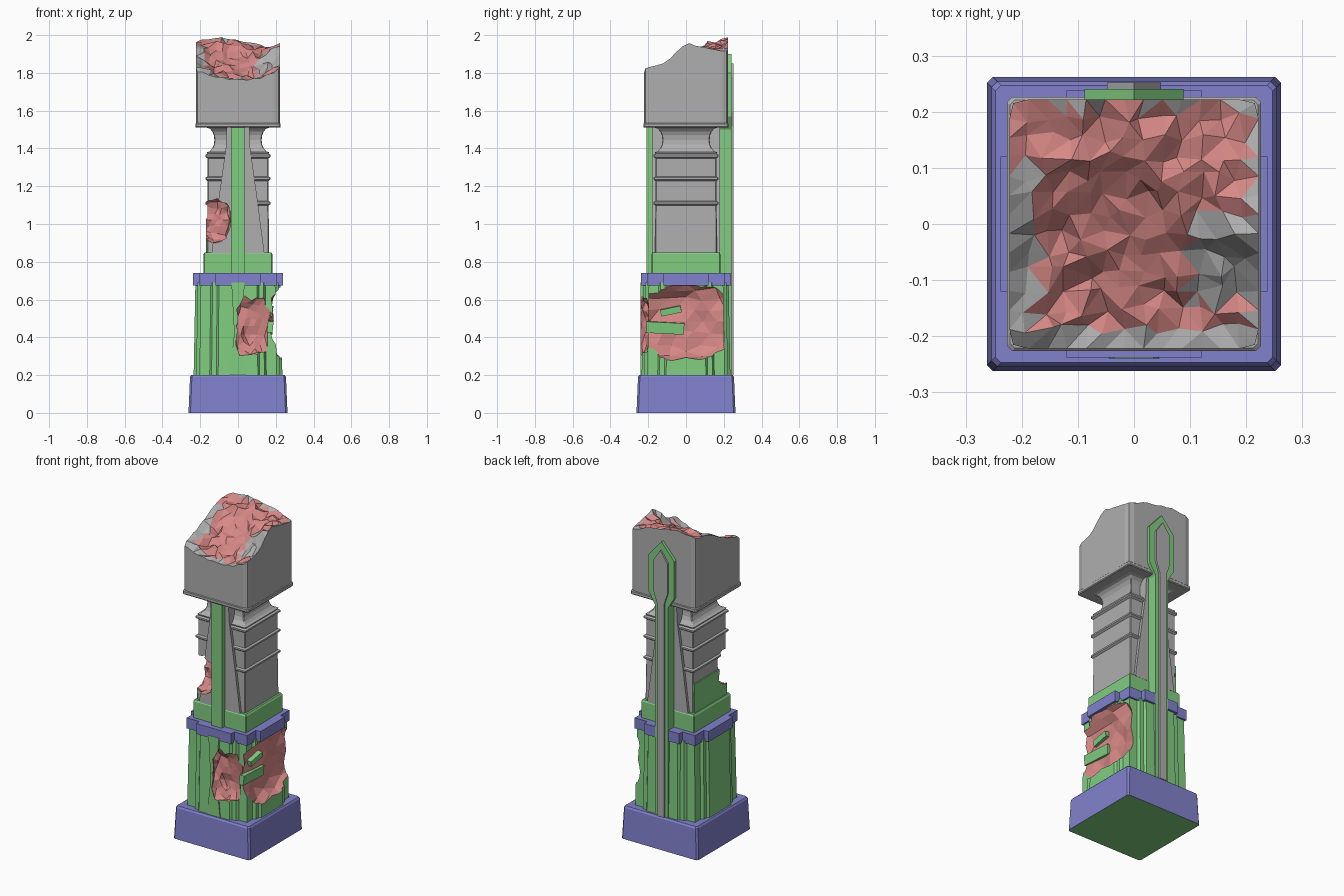
import bpy, bmesh, math, random
from mathutils import Vector

random.seed(4)
if "Cube" in bpy.data.objects:
    bpy.data.objects.remove(bpy.data.objects["Cube"], do_unlink=True)


def material(name, rgb):
    m = bpy.data.materials.new(name)
    m.use_nodes = True
    m.diffuse_color = (*rgb, 1)
    m.node_tree.nodes["Principled BSDF"].inputs["Base Color"].default_value = (*rgb, 1)
    return m


GREEN = material("green", (0.22, 0.61, 0.22))
PURPLE = material("purple", (0.22, 0.22, 0.61))
GREY = material("grey", (0.43, 0.43, 0.43))
BROKEN = material("broken_pink", (0.68, 0.25, 0.24))


def finish(bm, name, *mats):
    bmesh.ops.recalc_face_normals(bm, faces=bm.faces[:])
    me = bpy.data.meshes.new(name)
    bm.to_mesh(me)
    bm.free()
    for m in mats:
        me.materials.append(m)
    ob = bpy.data.objects.new(name, me)
    bpy.context.collection.objects.link(ob)
    return ob


def skin(bm, rings):
    """Bridge matching vertex rings and cap both ends."""
    rings = [[bm.verts.new(p) for p in r] for r in rings]
    n = len(rings[0])
    for a, b in zip(rings, rings[1:]):
        for i in range(n):
            j = (i + 1) % n
            bm.faces.new((a[i], a[j], b[j], b[i]))
    bm.faces.new(rings[0][::-1])
    bm.faces.new(rings[-1])


def loft(name, plan, levels, *mats):
    """Stack a plan outline, scaled at each (z, scale) level."""
    bm = bmesh.new()
    skin(bm, [[(x * s, y * s, z) for x, y in plan] for z, s in levels])
    return finish(bm, name, *mats)


def plate(name, half, y0, y1, *mats):
    """Mirrored (x, z) half outline, extruded along y."""
    outline = half + [(-x, z) for x, z in reversed(half) if x > 0]
    bm = bmesh.new()
    skin(bm, [[(x, y, z) for x, z in outline] for y in (y0, y1)])
    return finish(bm, name, *mats)


def four_sides(side):
    """Repeat the front side's (along, out) points around the square."""
    pts = []
    for k in range(4):
        for t, d in side:
            x, y = t, -d
            for _ in range(k):
                x, y = -y, x
            pts.append((x, y))
    return pts


def square(c):
    return four_sides([(c - 1, 1), (1 - c, 1)])


def box(name, loc, size, rot, *mats):
    bm = bmesh.new()
    bmesh.ops.create_cube(bm, size=1)
    for v in bm.verts:
        v.co = Vector([a * b for a, b in zip(v.co, size)])
    ob = finish(bm, name, *mats)
    ob.location, ob.rotation_euler = loc, rot
    return ob


def rubble_cutter(name, centre, radii, rough):
    """Jagged, squarish lump used to break material away."""
    bm = bmesh.new()
    bmesh.ops.create_icosphere(bm, subdivisions=3, radius=1)
    for v in bm.verts:
        d = v.co.normalized()
        d /= sum(abs(c) ** 4 for c in d) ** 0.25
        d *= 1 + random.uniform(-rough, rough)
        v.co = Vector([c + a * r for c, a, r in zip(centre, d, radii)])
    for f in bm.faces:
        f.material_index = 1
    ob = finish(bm, name, BROKEN, BROKEN)
    ob.hide_render = True
    return ob


def carve(ob, cutters):
    bpy.context.view_layer.objects.active = ob
    for c in cutters:
        mod = ob.modifiers.new("break", 'BOOLEAN')
        mod.operation, mod.solver, mod.object = 'DIFFERENCE', 'EXACT', c
        bpy.ops.object.modifier_apply(modifier=mod.name)


# Base block with a green underside
base = loft("base", square(0.04), [(0, 0.262), (0.19, 0.254), (0.2, 0.247)], PURPLE, GREEN)
for p in base.data.polygons:
    p.material_index = int(p.normal.z < -0.5)

# Fluted lower body, collar and plinth
flutes = four_sides([(-0.205, 0.205), (-0.15, 0.205), (-0.14, 0.222),
                     (-0.115, 0.222), (-0.105, 0.235), (0.105, 0.235),
                     (0.115, 0.222), (0.14, 0.222), (0.15, 0.205)])
body = loft("lower_body", flutes, [(0.19, 1), (0.69, 0.96)], GREEN, BROKEN)
lower_strip = plate("front_lower_strip", [(0.045, 0.2), (0.02, 0.42), (0.035, 0.69)],
                    -0.24, -0.2, GREEN, BROKEN)
cross = four_sides([(-0.207, 0.207), (-0.12, 0.207), (-0.12, 0.238),
                    (0.12, 0.238), (0.12, 0.207)])
loft("collar", cross, [(0.675, 1), (0.74, 1)], PURPLE)
loft("plinth", square(0.02), [(0.73, 0.182), (0.84, 0.182), (0.85, 0.176)], GREEN)

# Banded shaft with a waisted neck
levels = [(0.84, 0.165)]
for z in (1.11, 1.24, 1.36):
    levels += [(z - 0.012, 0.162), (z - 0.004, 0.173), (z + 0.006, 0.173), (z + 0.012, 0.162)]
for i in range(9):
    a = math.pi * i / 8
    levels.append((1.445 - 0.065 * math.cos(a), 0.165 - 0.04 * math.sin(a)))
levels.append((1.52, 0.168))
shaft = loft("shaft", square(0.03), levels, GREY, BROKEN)
wedge = [(0.14, 0.845), (0.10, 1.15), (0.065, 1.4), (0.06, 1.52)]
front_wedge = plate("front_wedge", wedge, -0.18, -0.1, GREY, BROKEN)
plate("back_wedge", wedge, 0.1, 0.18, GREY)
side_panel = box("side_panel", (-0.165, 0.0, 0.94), (0.009, 0.32, 0.18), (0, 0, 0), GREEN, BROKEN)

# Front strip and arrow-topped back strip
plate("front_strip", [(0.036, 0.73), (0.036, 1.52)], -0.208, -0.15, GREEN)
plate("back_strip", [(0.045, 0.2), (0.045, 1.5), (0.088, 1.57), (0.088, 1.8), (0, 1.9)],
      0.175, 0.241, GREEN)
plate("back_strip_inlay", [(0.024, 0.2), (0.024, 1.52), (0.048, 1.59), (0.048, 1.78), (0, 1.85)],
      0.24, 0.252, GREY)

# Broken-away areas
side_hole = rubble_cutter("side_hole", (0.29, 0, 0.485), (0.125, 0.26, 0.2), 0.09)
front_hole = rubble_cutter("front_hole", (0.085, -0.255, 0.46), (0.095, 0.07, 0.15), 0.14)
corner_hole = rubble_cutter("corner_hole", (-0.14, -0.17, 1.02), (0.095, 0.09, 0.11), 0.12)
carve(body, (side_hole, front_hole))
carve(lower_strip, (front_hole,))
for part in (shaft, front_wedge, side_panel):
    carve(part, (corner_hole,))
for c in (side_hole, front_hole, corner_hole):
    bpy.data.objects.remove(c, do_unlink=True)

# Green fragments left inside the side hole
box("fragment_upper", (0.17, -0.08, 0.54), (0.03, 0.11, 0.035), (0.2, 0.1, 0), GREEN)
box("fragment_lower", (0.17, -0.11, 0.45), (0.03, 0.2, 0.06), (-0.05, 0.1, 0), GREEN)

# Head block with a jagged broken top
H = 0.222
HEIGHTS = [[1.81, 1.78, 1.76, 1.77, 1.82],
           [1.85, 1.80, 1.79, 1.80, 1.85],
           [1.90, 1.84, 1.86, 1.89, 1.96],
           [1.95, 1.95, 1.93, 1.92, 1.93],
           [1.97, 1.99, 1.97, 1.95, 1.91]]


def height(x, y):
    u, v = (min(3.999, max(0, (c + H) / H * 2)) for c in (x, y))
    i, j = int(u), int(v)
    u, v = u - i, v - j
    low = HEIGHTS[j][i] * (1 - u) + HEIGHTS[j][i + 1] * u
    high = HEIGHTS[j + 1][i] * (1 - u) + HEIGHTS[j + 1][i + 1] * u
    return low * (1 - v) + high * v


bm = bmesh.new()
bmesh.ops.create_grid(bm, x_segments=13, y_segments=13, size=H)
for v in bm.verts:
    x, y = v.co.x, v.co.y
    edge = v.is_boundary
    r = 0 if edge else 0.011
    if abs(x) > H - 0.001 and abs(y) > H - 0.001:
        x, y = x * 0.97, y * 0.97
    rough = 0.005 if edge else 0.018
    v.co = (x + random.uniform(-r, r), y + random.uniform(-r, r),
            min(2, height(x, y) + random.uniform(-rough, rough)))
bmesh.ops.triangulate(bm, faces=bm.faces[:])
for f in bm.faces:
    c = f.calc_center_median()
    intact = (c.y < -0.19 or c.x > 0.205 or c.y > 0.21
              or (c.x > 0.1 and -0.14 < c.y < 0.02)
              or (c.x < -0.17 and c.y < 0.1))
    f.material_index = 0 if intact else 1
rim = [e for e in bm.edges if e.is_boundary]
walls = bmesh.ops.extrude_edge_only(bm, edges=rim)["geom"]
for g in walls:
    if isinstance(g, bmesh.types.BMVert):
        g.co.z = 1.525
    elif isinstance(g, bmesh.types.BMFace):
        g.material_index = 0
finish(bm, "head", GREY, BROKEN)
loft("head_ledge", square(0.04), [(1.51, 0.222), (1.515, 0.226), (1.53, 0.226), (1.535, 0.221)], GREY)
